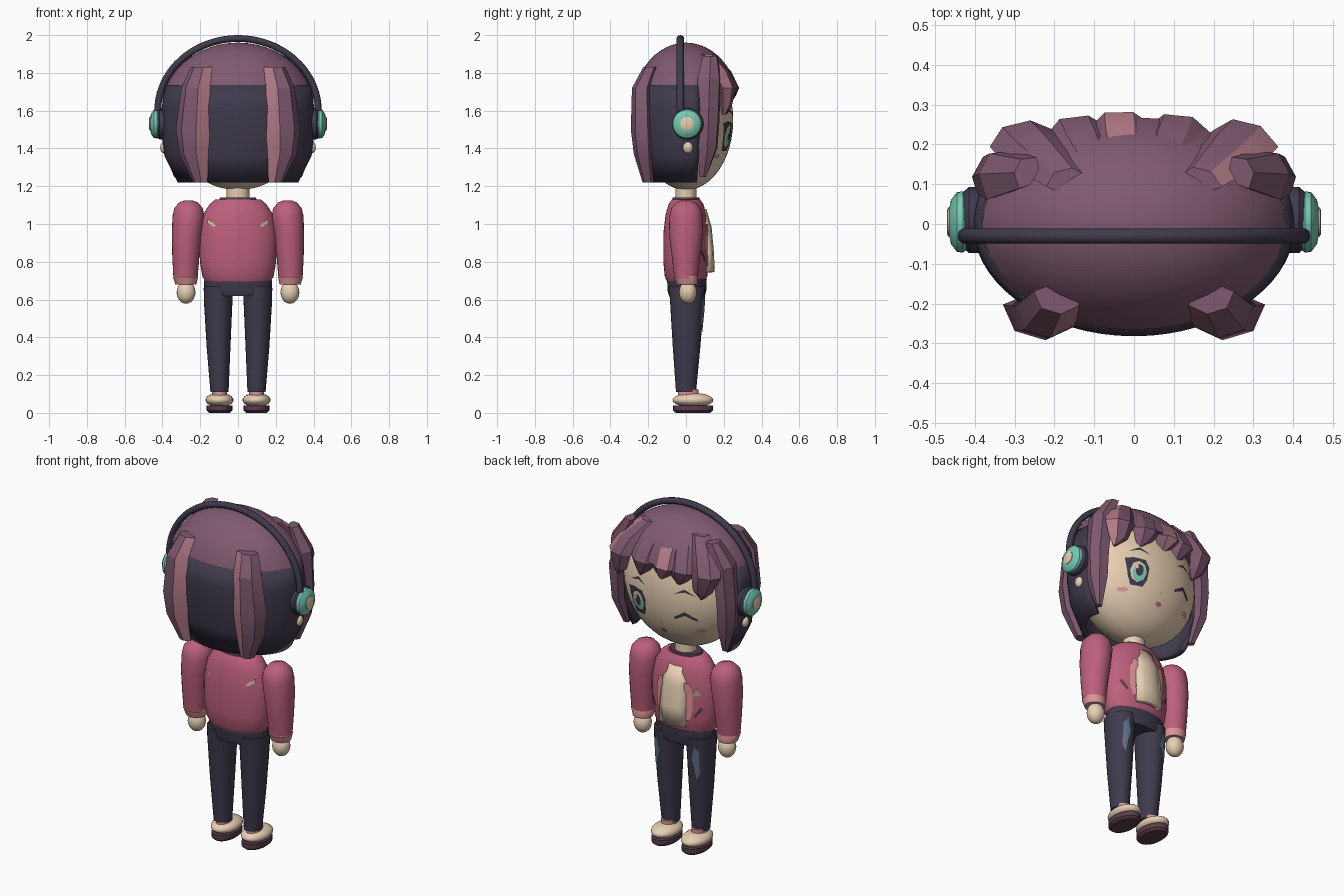
import bpy, bmesh, math
from mathutils import Vector

if "Cube" in bpy.data.objects:
    bpy.data.objects.remove(bpy.data.objects["Cube"])


def material(name, rgb):
    m = bpy.data.materials.new(name)
    lin = [((c / 255 + 0.055) / 1.055) ** 2.4 for c in rgb]
    m.diffuse_color = (*lin, 1)
    m.use_nodes = True
    m.node_tree.nodes["Principled BSDF"].inputs["Base Color"].default_value = m.diffuse_color
    return m


HAIR = material("plum hair", (128, 90, 112))
SHINE = material("hair highlight", (180, 124, 136))
NAVY = material("dark navy", (64, 58, 76))
SKIN = material("cream skin", (233, 208, 180))
PINK = material("jacket pink", (188, 96, 124))
PALE = material("pale pink", (222, 148, 150))
TEAL = material("teal", (118, 200, 178))
SOLE = material("dark plum", (90, 60, 78))
DENIM = material("faded denim", (92, 112, 132))
OLIVE = material("soft olive", (172, 166, 132))


def finish(name, bm, mats, angle=35):
    bmesh.ops.recalc_face_normals(bm, faces=bm.faces)
    me = bpy.data.meshes.new(name)
    bm.to_mesh(me)
    bm.free()
    for m in mats:
        me.materials.append(m)
    ob = bpy.data.objects.new(name, me)
    bpy.context.collection.objects.link(ob)
    bpy.ops.object.select_all(action='DESELECT')
    ob.select_set(True)
    bpy.context.view_layer.objects.active = ob
    bpy.ops.object.shade_smooth_by_angle(angle=math.radians(angle))
    return ob


def skin_rings(bm, rings, closed=True, caps=True):
    n = len(rings[0])
    vs = [[bm.verts.new(p) for p in r] for r in rings]
    for a, b in zip(vs, vs[1:]):
        for i in range(n if closed else n - 1):
            j = (i + 1) % n
            bm.faces.new((a[i], a[j], b[j], b[i]))
    if caps:
        bm.faces.new(vs[0][::-1])
        bm.faces.new(vs[-1])


def loft(name, mat, rings, seg=28, angle=35):
    """Stacked ellipses: (cx, cy, z, rx, ry)."""
    bm = bmesh.new()
    ts = [2 * math.pi * i / seg for i in range(seg)]
    skin_rings(bm, [[(cx + rx * math.cos(t), cy + ry * math.sin(t), z) for t in ts]
                    for cx, cy, z, rx, ry in rings])
    return finish(name, bm, [mat], angle)


def ball(name, mat, c, r, seg=32):
    bm = bmesh.new()
    bmesh.ops.create_uvsphere(bm, u_segments=seg, v_segments=seg // 2, radius=1)
    for v in bm.verts:
        v.co = Vector(a + b * k for a, b, k in zip(c, v.co, r))
    return finish(name, bm, [mat], 60)


def disc_x(name, mat, s, y, z, profile):
    """Round part turned about the x axis: profile of (x, radius)."""
    bm = bmesh.new()
    ts = [2 * math.pi * i / 28 for i in range(28)]
    skin_rings(bm, [[(s * x, y + r * math.cos(t), z + r * math.sin(t)) for t in ts]
                    for x, r in profile])
    return finish(name, bm, [mat], 40)


def lock(name, s, normal, sections, shine=None):
    """Faceted strand: sections of (x, y, z, half width, half depth)."""
    n = Vector((*normal, 0)).normalized()
    t = Vector((-n.y, n.x, 0))
    hexa = [(1, -.1), (.5, .9), (-.35, .9), (-1, -.1), (-.5, -.8), (.5, -.8)]
    bm = bmesh.new()
    rings = []
    for x, y, z, w, d in sections:
        ring = [Vector((x, y, z)) + t * a * w + n * b * d for a, b in hexa]
        rings.append([(s * p.x, p.y, p.z) for p in ring])
    skin_rings(bm, rings)
    bm.faces.ensure_lookup_table()
    if shine is not None:
        for i in range(len(sections) - 1):
            bm.faces[i * 6 + shine].material_index = 1
    return finish(name, bm, [HAIR, SHINE], 25)


def plate(name, mat, pts, surf, off=.004):
    """Thin decal of (x, z) points laid on the surface y = surf(x, z)."""
    bm = bmesh.new()
    vs = [bm.verts.new((x, 0, z)) for x, z in pts]
    f = bm.faces.new(vs)
    bmesh.ops.triangulate(bm, faces=[f])
    bmesh.ops.subdivide_edges(bm, edges=bm.edges[:], cuts=3, use_grid_fill=True)
    for v in bm.verts:
        y = surf(v.co.x, v.co.z)
        v.co.y = y + math.copysign(off, y)
    return finish(name, bm, [mat])


def face_y(x, z):
    return .25 * math.sqrt(max(0, 1 - (x / .365) ** 2 - ((z - 1.55) / .37) ** 2))


def chest_y(x, z):
    return .12 * math.sqrt(max(0, 1 - (x / .205) ** 2))


def oval(cx, cz, rx, rz, n=12):
    return [(cx + rx * math.cos(2 * math.pi * i / n), cz + rz * math.sin(2 * math.pi * i / n))
            for i in range(n)]


# Head, neck and hair cap
ball("head", SKIN, (0, 0, 1.55), (.365, .25, .37), 48)
loft("neck", SKIN, [(0, 0, 1.08, .06, .055), (0, 0, 1.22, .06, .055)])
cap = []
for i in range(11):
    a = math.radians(21 + 68 * i / 10)
    cap.append((0, 0, 1.6 + .36 * math.sin(a), .41 * math.cos(a), .287 * math.cos(a)))
loft("hair_cap", HAIR, cap, 40, 50)

# Dark bob wrapped round the sides and back
bm = bmesh.new()
arc = [math.radians(165 + 210 * i / 36) for i in range(37)]
skin_rings(bm, [[(rx * math.cos(t), ry * math.sin(t), z) for t in arc] for z, rx, ry in
                [(1.22, .32, .225), (1.36, .39, .26), (1.5, .405, .28), (1.62, .402, .282),
                 (1.735, .385, .27)]], closed=False, caps=False)
bob = finish("back_hair", bm, [NAVY], 40)
mod = bob.modifiers.new("thickness", 'SOLIDIFY')
mod.thickness = .03
mod.offset = -1 if bob.data.polygons[60].normal.dot(Vector((*bob.data.polygons[60].center.xy, 0))) > 0 else 1

# Back and side strands, mirrored
for s, side in ((1, "right"), (-1, "left")):
    lock("back_strand_" + side, s, (.3, -1),
         [(.195, -.19, 1.83, .06, .035), (.225, -.235, 1.72, .08, .05),
          (.24, -.235, 1.5, .095, .055), (.235, -.225, 1.37, .08, .05),
          (.20, -.20, 1.22, .04, .03)], shine=2)
    lock("side_strand_" + side, s, (1, .55),
         [(.27, .13, 1.89, .045, .03), (.34, .125, 1.77, .07, .05),
          (.36, .12, 1.55, .068, .045), (.355, .115, 1.4, .06, .04),
          (.32, .09, 1.25, .018, .02)], shine=None)

# Swept fringe
fringe = [(-.27, 1.57, None), (-.135, 1.62, None), (-.03, 1.63, 1), (.11, 1.62, None), (.27, 1.58, 2)]
for i, (x, tip, shine) in enumerate(fringe):
    k = 1 - .12 * abs(x) / .27
    lock("fringe_%d" % (i + 1), 1, (x * .9, 1),
         [(x * .62, .11, 1.90, .055, .03), (x * .9, .20 * k, 1.81, .085, .045),
          (x * 1.04, .248 * k, 1.72, .085, .04), (x + .015, .24 * k, tip + .05, .055, .03),
          (x + .03, .225 * k, tip, .01, .012)], shine)

# Headphones
bm = bmesh.new()
band = []
for i in range(41):
    a = math.pi * i / 40
    c, sn = math.cos(a), math.sin(a)
    band.append([((.425 + .018 * math.cos(u)) * c, -.03 + .02 * math.sin(u),
                  1.6 + (.382 + .018 * math.cos(u)) * sn)
                 for u in [2 * math.pi * j / 10 for j in range(10)]])
skin_rings(bm, band)
finish("headband", bm, [NAVY], 50)
for s, side in ((1, "right"), (-1, "left")):
    disc_x("ear_pad_" + side, NAVY, s, .01, 1.53, [(.36, .07), (.385, .083), (.415, .083), (.435, .065)])
    disc_x("ear_cup_" + side, TEAL, s, .005, 1.53, [(.42, .07), (.43, .077), (.445, .075), (.46, .055), (.464, .036)])
    disc_x("cup_badge_" + side, SKIN, s, .005, 1.53, [(.455, .036), (.467, .036), (.47, .03)])
    ball("earlobe_" + side, SKIN, (s * .39, .01, 1.405), (.022, .027, .032), 16)
    # Sleeve, cuff and hand
    sleeve = [(s * .262, 0, 1.125, .02, .02), (s * .262, 0, 1.115, .048, .05),
              (s * .262, 0, 1.085, .075, .078), (s * .262, 0, 1.04, .085, .088),
              (s * .27, 0, .95, .08, .09), (s * .276, 0, .83, .072, .075), (s * .278, 0, .715, .064, .062)]
    loft("sleeve_" + side, PINK, sleeve)
    loft("cuff_" + side, PALE, [(s * .278, 0, .73, .062, .06), (s * .278, 0, .72, .066, .064),
                                (s * .276, .005, .68, .056, .054)])
    ball("hand_" + side, SKIN, (s * .275, .01, .638), (.05, .047, .06), 20)
    # Leg, sock and shoe
    loft("leg_" + side, NAVY, [(s * .103, .005, .67, .078, .097), (s * .105, .005, .6, .076, .09),
                               (s * .103, .003, .35, .063, .073), (s * .098, 0, .11, .048, .053)])
    loft("sock_" + side, PALE, [(s * .098, .012, .08, .04, .055), (s * .098, .012, .125, .04, .055)])
    ball("shoe_" + side, SKIN, (s * .098, .037, .068), (.074, .108, .038), 24)
    loft("sole_" + side, SOLE, [(s * .098, .037, 0, .055, .09), (s * .098, .037, .012, .068, .105),
                                (s * .098, .037, .04, .068, .105)])

    # Faded patches on the trouser fronts
    def leg_y(x, z, s=s):
        r, d = .064 + .05 * (z - .35), .074 + .07 * (z - .35)
        return .004 + d * math.sqrt(max(0, 1 - ((x - s * .104) / r) ** 2))
    plate("denim_patch_" + side, DENIM,
          [(s * x, z) for x, z in [(.12, .63), (.145, .6), (.145, .47), (.125, .42), (.115, .5), (.1, .55)]],
          leg_y, .006)
    # Jacket trim: ragged lapel and a strip on the back
    plate("lapel_" + side, PALE, [(s * x, z) for x, z in
          [(.07, 1.0), (.1, 1.0), (.115, .94), (.105, .9), (.115, .84), (.1, .78), (.07, .78)]], chest_y, .005)
    plate("back_strip_" + side, SKIN, [(s * x, z) for x, z in
          [(.165, 1.03), (.16, 1.005), (.13, .985), (.115, .99), (.135, 1.01)]],
          lambda x, z: -.114 * math.sqrt(1 - (x / .2) ** 2), .004)
    plate("jacket_stripe_" + side, SOLE, [(s * x, z) for x, z in
          [(.12, .81), (.13, .80), (.165, .85), (.155, .865)]], chest_y, .005)
    # Cheek blush
    plate("blush_" + side, PALE, oval(s * .215, 1.36, .026, .012), face_y)

# Torso, collar, hips and shirt panel
loft("jacket", PINK, [(0, 0, .695, .17, .1), (0, 0, .72, .188, .112), (0, 0, .8, .202, .12),
                      (0, 0, .95, .205, .12), (0, 0, 1.05, .185, .108), (0, 0, 1.105, .15, .092),
                      (0, 0, 1.13, .12, .075)], 36, 45)
loft("collar", SOLE, [(0, 0, 1.115, .105, .075), (0, 0, 1.14, .095, .07)])
loft("hips", NAVY, [(0, .005, .62, .165, .095), (0, .005, .65, .182, .103), (0, .005, .71, .178, .105)])
bm = bmesh.new()
skin_rings(bm, [[(w * u, y - .025 * u * u, z) for u in (-1, -.5, 0, .5, 1)]
                for z, w, y in [(.745, .085, .152), (.85, .085, .148), (.98, .08, .136), (1.08, .065, .108)]],
           closed=False, caps=False)
panel = finish("shirt_panel", bm, [SKIN])
mod = panel.modifiers.new("thickness", 'SOLIDIFY')
mod.thickness, mod.offset = .03, (-1 if panel.data.polygons[0].normal.y > 0 else 1)
plate("triangle_badge", OLIVE, [(-.115, .93), (-.16, .93), (-.138, .975)], chest_y, .006)

# Open eye, wink, brows, nose and mouth
ex, ez = .155, 1.465
plate("eye_outline", NAVY, [(ex + a * .06, ez + b * .078) for a, b in
      [(-.6, -1), (.5, -1), (.85, -.4), (.9, .4), (1.25, .85), (.5, 1), (-.6, .95), (-1, .4), (-.9, -.5)]], face_y, .003)
plate("eye_white", SKIN, oval(ex, ez, .045, .06, 8), face_y, .005)
plate("iris", TEAL, oval(ex - .003, ez - .006, .037, .052, 8), face_y, .007)
plate("pupil", NAVY, oval(ex - .003, ez + .006, .022, .034, 8), face_y, .0085)
plate("eye_glint", SKIN, oval(ex + .014, ez + .022, .01, .012, 6), face_y, .0098)
plate("wink", NAVY, [(-.205, 1.425), (-.15, 1.455), (-.09, 1.425), (-.085, 1.437), (-.15, 1.478),
                     (-.215, 1.437)], face_y)
for s, side in ((1, "right"), (-1, "left")):
    plate("brow_" + side, NAVY, [(s * x, z) for x, z in
          [(.09, 1.578), (.15, 1.595), (.21, 1.578), (.15, 1.612)]], face_y)
plate("nose", PALE, oval(0, 1.385, .006, .006, 6), face_y)
plate("mouth", PINK, [(-.022, 1.325), (0, 1.312), (.02, 1.322), (.012, 1.338), (-.012, 1.338)], face_y)
